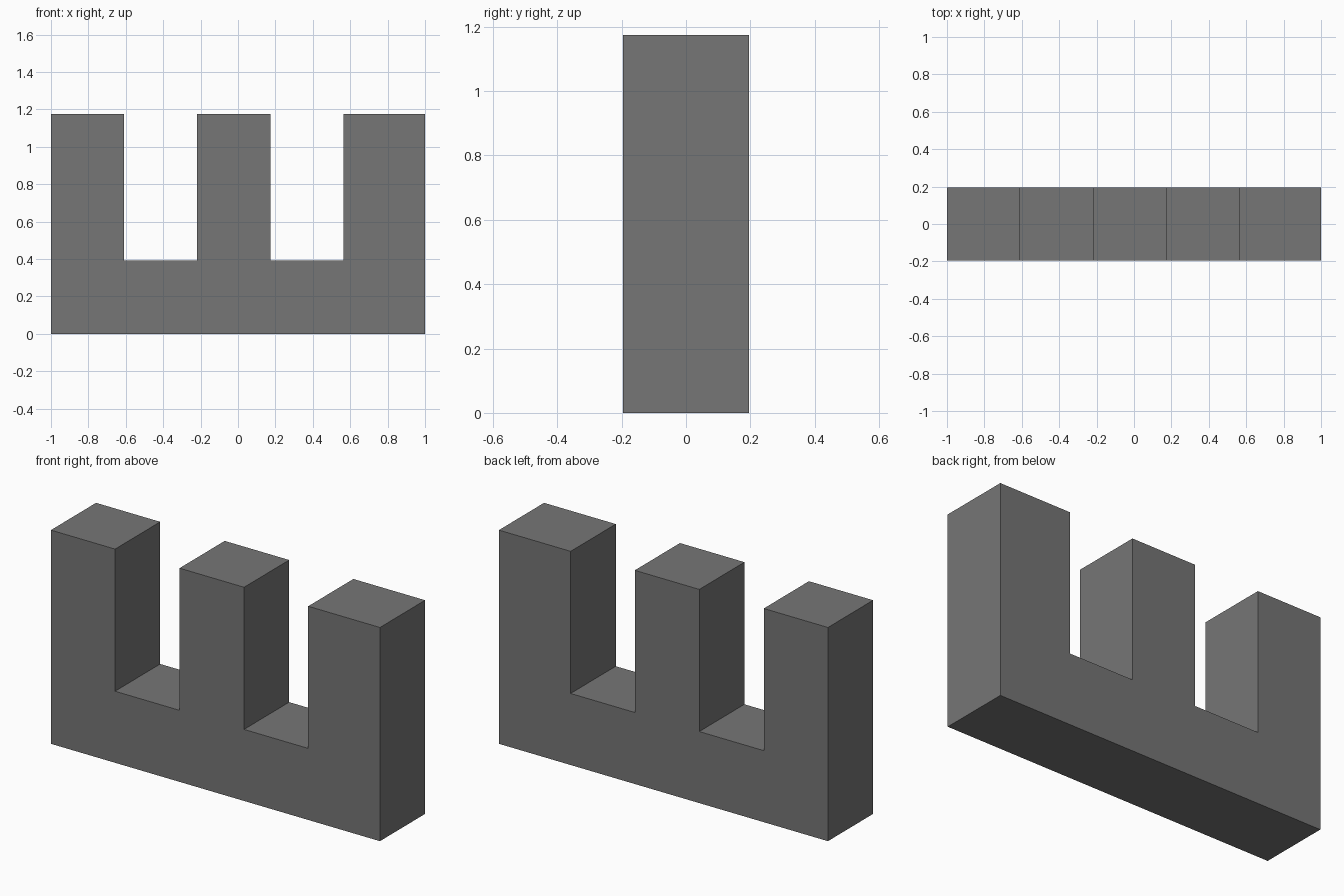
import bpy, bmesh

if "Cube" in bpy.data.objects:
    bpy.data.objects.remove(bpy.data.objects["Cube"])

HALF_DEPTH, BASE_Z, TOP_Z = 0.196, 0.393, 1.174
NOTCHES = [(-0.61, -0.218), (0.174, 0.564)]

# Front outline: flat base with two square notches leaving three prongs
outline = [(1, 0), (1, TOP_Z)]
for left, right in reversed(NOTCHES):
    outline += [(right, TOP_Z), (right, BASE_Z), (left, BASE_Z), (left, TOP_Z)]
outline += [(-1, TOP_Z), (-1, 0)]

# Extrude the outline through the depth
bm = bmesh.new()
face = bm.faces.new([bm.verts.new((x, -HALF_DEPTH, z)) for x, z in outline])
result = bmesh.ops.extrude_face_region(bm, geom=[face], use_keep_orig=True)
moved = [g for g in result["geom"] if isinstance(g, bmesh.types.BMVert)]
bmesh.ops.translate(bm, verts=moved, vec=(0, 2 * HALF_DEPTH, 0))
bmesh.ops.recalc_face_normals(bm, faces=bm.faces)

mesh = bpy.data.meshes.new("three_prong_block")
bm.to_mesh(mesh)
bm.free()
block = bpy.data.objects.new("three_prong_block", mesh)
bpy.context.collection.objects.link(block)

# Dark grey surface
grey = bpy.data.materials.new("dark_grey")
grey.diffuse_color = (0.18, 0.18, 0.18, 1)
grey.use_nodes = True
grey.node_tree.nodes["Principled BSDF"].inputs["Base Color"].default_value = grey.diffuse_color
mesh.materials.append(grey)
